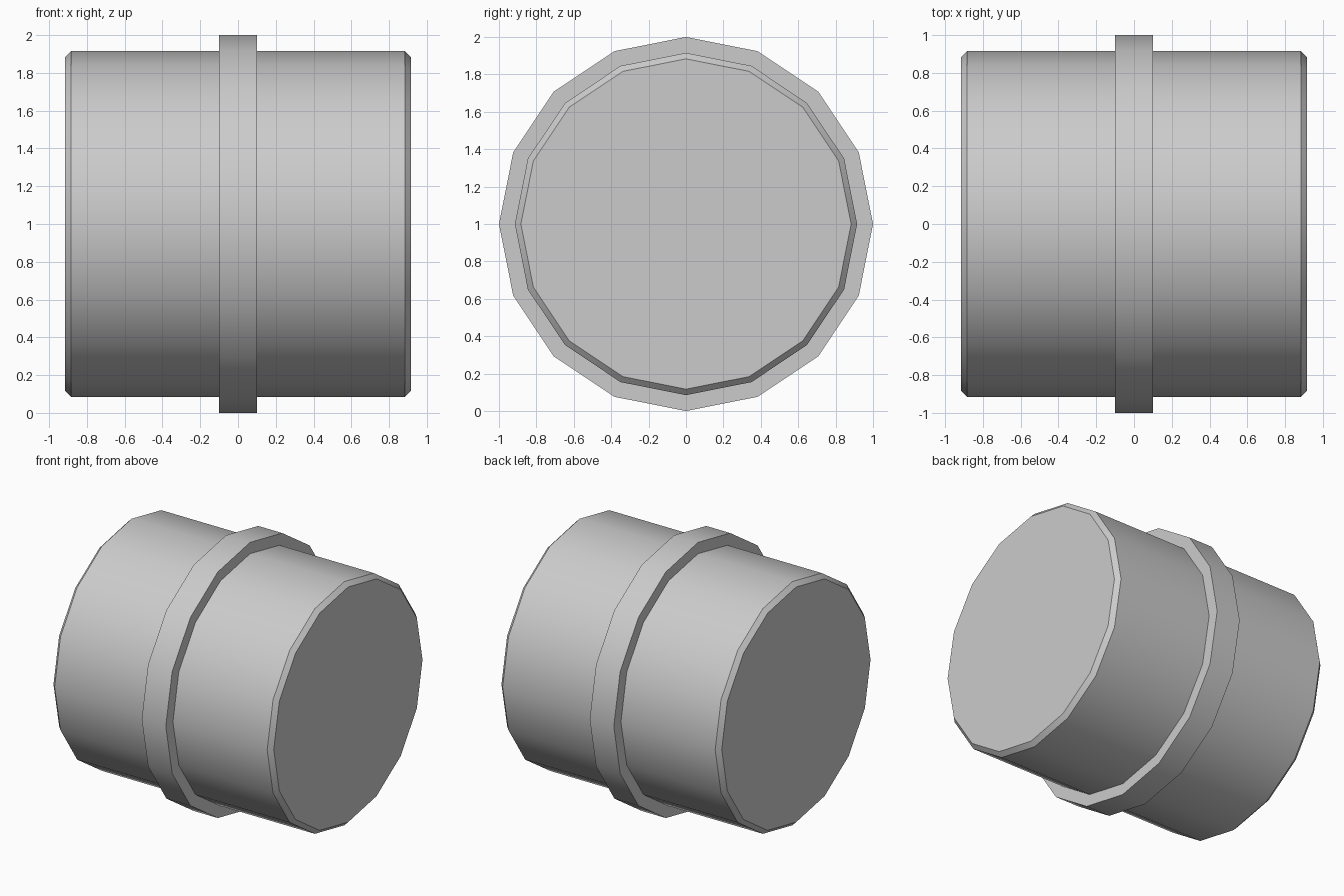
import bpy, bmesh, math

if "Cube" in bpy.data.objects:
    bpy.data.objects.remove(bpy.data.objects["Cube"])

SIDES = 16

# Half profile (x, radius): centre band, drum wall, chamfered end; mirrored to the other side
half = [(0.1, 1.0), (0.1, 0.915), (0.883, 0.915), (0.915, 0.883)]
profile = [(-x, r) for x, r in reversed(half)] + half

bm = bmesh.new()

# Rings of vertices around the x axis
rings = []
for x, r in profile:
    angles = [2 * math.pi * i / SIDES for i in range(SIDES)]
    rings.append([bm.verts.new((x, r * math.sin(a), 1 + r * math.cos(a))) for a in angles])

# Side walls between neighbouring rings
for a, b in zip(rings, rings[1:]):
    for i in range(SIDES):
        j = (i + 1) % SIDES
        bm.faces.new((a[i], a[j], b[j], b[i]))

# Flat end caps
bm.faces.new(rings[0])
bm.faces.new(rings[-1])
bmesh.ops.recalc_face_normals(bm, faces=bm.faces)

mesh = bpy.data.meshes.new("banded_drum")
bm.to_mesh(mesh)
bm.free()
drum = bpy.data.objects.new("banded_drum", mesh)
bpy.context.collection.objects.link(drum)

# Smooth round the drum, crisp at the chamfers and band
bpy.context.view_layer.objects.active = drum
drum.select_set(True)
bpy.ops.object.shade_smooth_by_angle(angle=math.radians(30))
